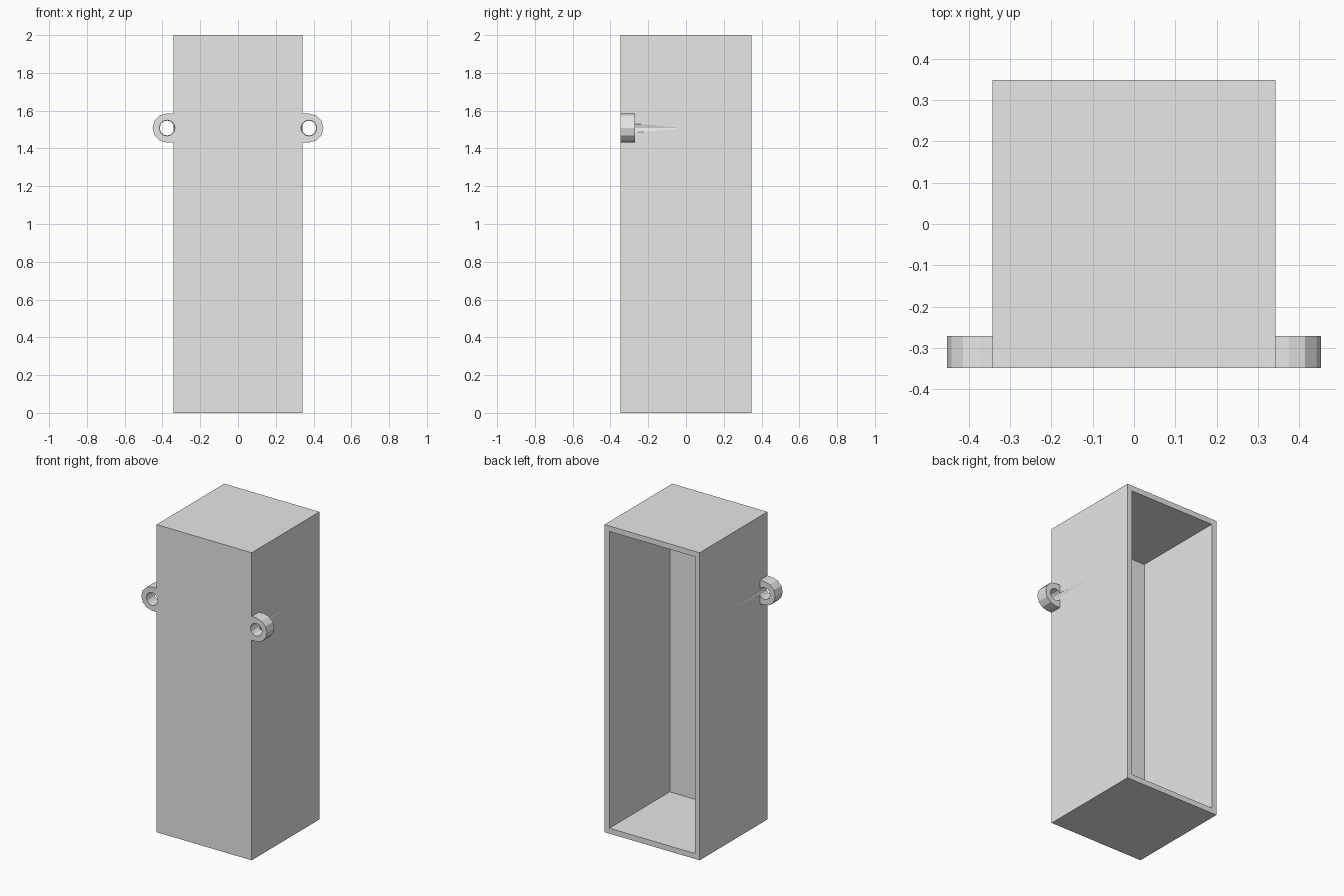
import bpy, bmesh
from math import sin, cos, pi
from mathutils import Matrix, Vector

cube = bpy.data.objects.get("Cube")
if cube:
    bpy.data.objects.remove(cube, do_unlink=True)

HALF_X, HALF_Y, HEIGHT = 0.342, 0.348, 2.0
SIDE_WALL, FRONT_WALL = 0.05, 0.077
EYE_X, EYE_Z, EYE_R = 0.375, 1.508, 0.077
SIDES = 12

grey = bpy.data.materials.new("light grey")
grey.use_nodes = True
grey.diffuse_color = (0.8, 0.8, 0.8, 1)
grey.node_tree.nodes["Principled BSDF"].inputs["Base Color"].default_value = (0.8, 0.8, 0.8, 1)


def make_object(name, bm):
    bmesh.ops.recalc_face_normals(bm, faces=bm.faces)
    mesh = bpy.data.meshes.new(name)
    bm.to_mesh(mesh)
    bm.free()
    mesh.materials.append(grey)
    obj = bpy.data.objects.new(name, mesh)
    bpy.context.collection.objects.link(obj)
    return obj


def cut(obj, cutter):
    mod = obj.modifiers.new("cut", 'BOOLEAN')
    mod.operation = 'DIFFERENCE'
    mod.solver = 'EXACT'
    mod.object = cutter


# Box, open at the back
bm = bmesh.new()
bmesh.ops.create_cube(bm, size=1)
bmesh.ops.scale(bm, vec=(2 * HALF_X, 2 * HALF_Y, HEIGHT), verts=bm.verts)
bmesh.ops.translate(bm, vec=(0, 0, HEIGHT / 2), verts=bm.verts)
bm.normal_update()
back = max(bm.faces, key=lambda f: f.calc_center_median().y)
bmesh.ops.inset_individual(bm, faces=[back], thickness=SIDE_WALL)
pocket = bmesh.ops.extrude_discrete_faces(bm, faces=[back])["faces"][0]
bmesh.ops.translate(bm, vec=(0, FRONT_WALL - 2 * HALF_Y, 0), verts=pocket.verts)
box = make_object("box", bm)

for side, label in ((1, "left"), (-1, "right")):
    # Mounting eye: half-round lug flush with the front
    bm = bmesh.new()
    outline = [(HALF_X, EYE_Z - EYE_R)]
    for i in range(SIDES // 2 + 1):
        a = -pi / 2 + 2 * pi * i / SIDES
        outline.append((EYE_X + EYE_R * cos(a), EYE_Z + EYE_R * sin(a)))
    outline.append((HALF_X, EYE_Z + EYE_R))
    face = bm.faces.new([bm.verts.new((side * x, -HALF_Y, z)) for x, z in outline])
    ext = bmesh.ops.extrude_face_region(bm, geom=[face])["geom"]
    bmesh.ops.translate(bm, vec=(0, FRONT_WALL, 0),
                        verts=[v for v in ext if isinstance(v, bmesh.types.BMVert)])
    eye = make_object(label + "_mounting_eye", bm)

    # Tapered hole that also grooves the side of the box
    bm = bmesh.new()
    place = Matrix.Translation(Vector((side * EYE_X, -0.225, EYE_Z))) @ Matrix.Rotation(-pi / 2, 4, 'X')
    bmesh.ops.create_cone(bm, cap_ends=True, segments=SIDES, radius1=0.043,
                          radius2=0.034, depth=0.35, matrix=place)
    cutter = make_object(label + "_hole_cutter", bm)
    cutter.hide_render = True
    cutter.display_type = 'WIRE'
    cut(box, cutter)
    cut(eye, cutter)

# Bake the cuts and drop the cutters
bpy.context.view_layer.update()
graph = bpy.context.evaluated_depsgraph_get()
solid = [o for o in bpy.context.collection.objects if o.modifiers and o.type == 'MESH']
baked = [(o, bpy.data.meshes.new_from_object(o.evaluated_get(graph))) for o in solid]
for obj, mesh in baked:
    obj.modifiers.clear()
    obj.data = mesh
for label in ("left", "right"):
    bpy.data.objects.remove(bpy.data.objects[label + "_hole_cutter"], do_unlink=True)
